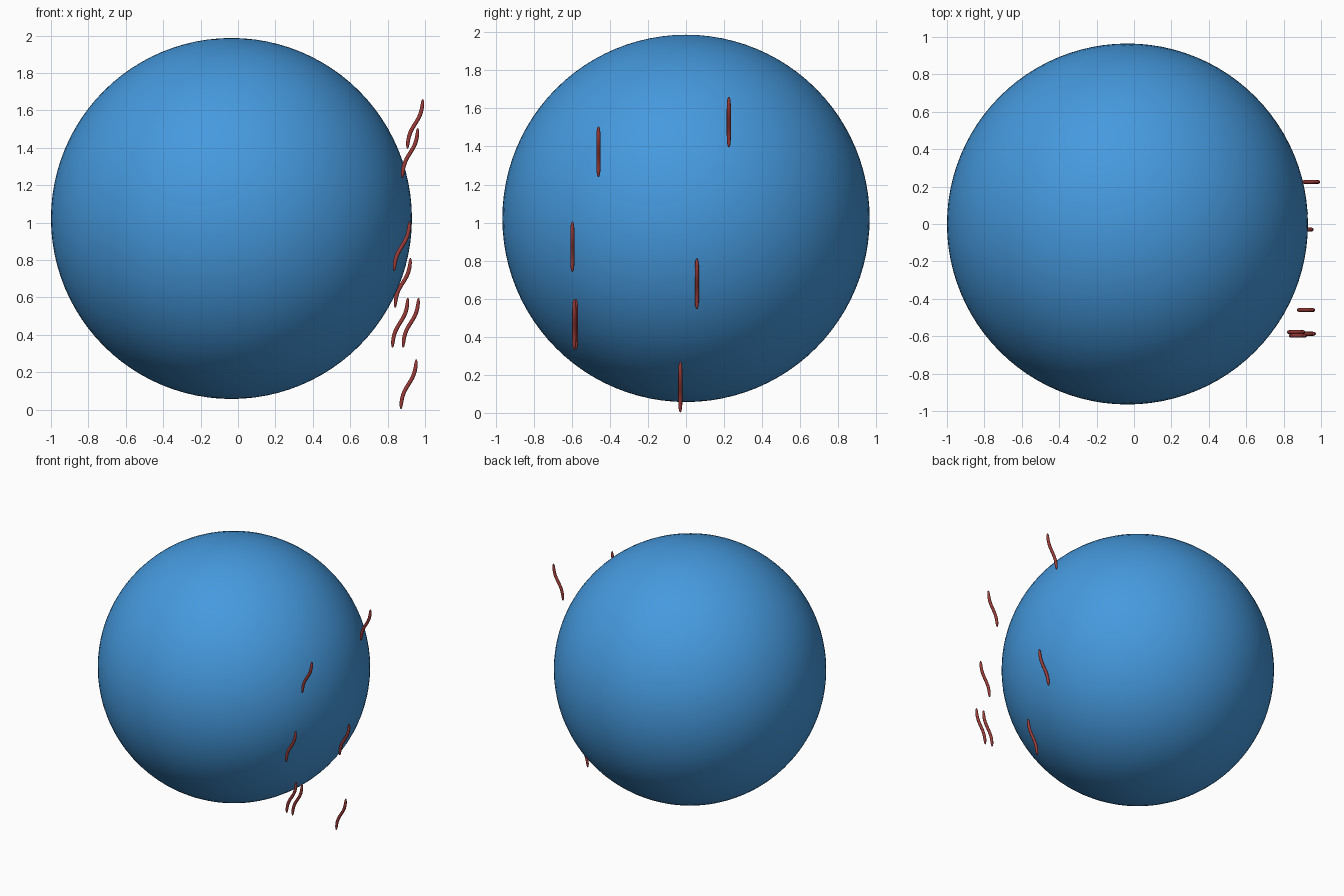
import bpy
import math

cube = bpy.data.objects.get("Cube")
if cube:
    bpy.data.objects.remove(cube, do_unlink=True)


def make_material(name, color):
    mat = bpy.data.materials.new(name)
    mat.use_nodes = True
    mat.diffuse_color = (*color, 1)
    mat.node_tree.nodes["Principled BSDF"].inputs["Base Color"].default_value = (*color, 1)
    return mat


blue = make_material("sky blue", (0.06, 0.32, 0.73))
red = make_material("dark red", (0.33, 0.045, 0.04))

# Large smooth ball
bpy.ops.mesh.primitive_uv_sphere_add(segments=96, ring_count=48, radius=0.965,
                                     location=(-0.035, 0, 1.022))
ball = bpy.context.object
ball.name = "ball"
ball.data.materials.append(blue)
bpy.ops.object.shade_smooth()

# One S-shaped strand with rounded, tapering tips, shared by all copies
HALF_LENGTH, SWAY, STEPS = 0.133, 0.041, 28
strand = bpy.data.curves.new("strand", "CURVE")
strand.dimensions = "3D"
strand.bevel_depth = 0.011
strand.bevel_resolution = 3
strand.use_fill_caps = True
strand.materials.append(red)
spline = strand.splines.new("POLY")
spline.points.add(STEPS)
for i, point in enumerate(spline.points):
    t = math.sin((2 * i / STEPS - 1) * math.pi / 2)
    point.co = (SWAY * math.tanh(2 * t) / math.tanh(2), 0, HALF_LENGTH * t, 1)
    point.radius = max(0.05, math.sqrt(max(0, 1 - t ** 6)))
spline.use_smooth = True

# Strands floating beside the ball on its left side
centres = [
    (0.947, 0.225, 1.528),
    (0.920, -0.460, 1.372),
    (0.876, -0.597, 0.873),
    (0.881, 0.057, 0.678),
    (0.867, -0.578, 0.465),
    (0.924, -0.587, 0.465),
    (0.912, -0.030, 0.136),
]
for number, centre in enumerate(centres, 1):
    obj = bpy.data.objects.new(f"strand_{number}", strand)
    obj.location = centre
    bpy.context.collection.objects.link(obj)
